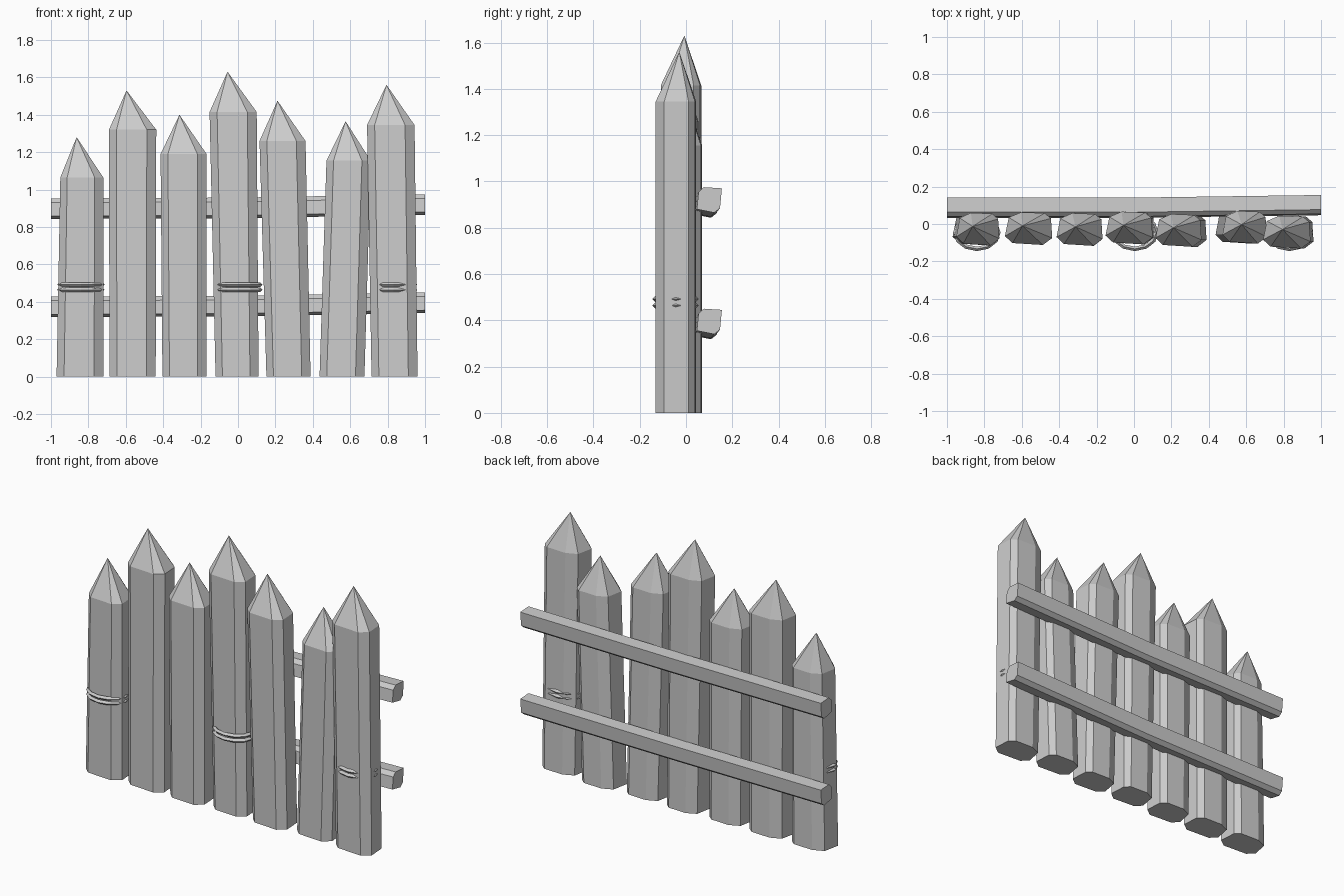
import bpy, bmesh, math

if "Cube" in bpy.data.objects:
    bpy.data.objects.remove(bpy.data.objects["Cube"])

grey = bpy.data.materials.new("weathered_grey")
grey.diffuse_color = (0.6, 0.6, 0.6, 1)
grey.use_nodes = True
grey.node_tree.nodes["Principled BSDF"].inputs["Base Color"].default_value = grey.diffuse_color


def bridge(bm, a, b):
    n = len(a)
    for i in range(n):
        bm.faces.new((a[i], a[(i + 1) % n], b[(i + 1) % n], b[i]))


def finish(bm, name):
    bmesh.ops.recalc_face_normals(bm, faces=bm.faces)
    me = bpy.data.meshes.new(name)
    bm.to_mesh(me)
    bm.free()
    me.materials.append(grey)
    ob = bpy.data.objects.new(name, me)
    bpy.context.collection.objects.link(ob)


# Irregular eight-sided post section, x across 0.25, y across 0.175
SECTION = [(-.085, -.077), (.075, -.087), (.125, -.05), (.118, .055),
           (.085, .083), (-.04, .088), (-.105, .06), (-.125, -.04)]


def post(name, b0, b1, t0, t1, zs, ax, az, cy):
    bm = bmesh.new()
    rings = []
    for x0, x1, z in ((b0, b1, 0), (t0, t1, zs)):
        cx, s = (x0 + x1) / 2, (x1 - x0) / .25
        rings.append([bm.verts.new((cx + x * s, cy + y, z)) for x, y in SECTION])
    bridge(bm, *rings)
    bm.faces.new(rings[0])
    apex = bm.verts.new((ax, cy + .015, az))
    for i in range(8):
        bm.faces.new((rings[1][i], rings[1][(i + 1) % 8], apex))
    finish(bm, name)


# Posts: bottom left/right, shoulder left/right, shoulder z, tip x, tip z, centre y
POSTS = [(-.97, -.72, -.95, -.72, 1.065, -.863, 1.28, -.028),
         (-.687, -.44, -.69, -.437, 1.32, -.596, 1.53, -.025),
         (-.404, -.168, -.414, -.168, 1.19, -.313, 1.40, -.03),
         (-.12, .11, -.152, .10, 1.415, -.056, 1.63, -.022),
         (.152, .388, .115, .361, 1.26, .211, 1.475, -.035),
         (.436, .676, .473, .71, 1.155, .575, 1.365, -.018),
         (.714, .96, .69, .944, 1.345, .794, 1.56, -.044)]
for i, p in enumerate(POSTS):
    post(f"post_{i + 1}", *p)

# Rails behind the posts, slightly bent in the middle
RAIL = [(-.048, .033), (-.025, .055), (.053, .05),
        (.045, -.035), (.02, -.055), (-.055, -.04)]
for name, z in (("lower_rail", .395), ("upper_rail", .92)):
    bm = bmesh.new()
    rings = [[bm.verts.new((x, .102 + dy + y, z + dz + h)) for y, h in RAIL]
             for x, dy, dz in ((-1, -.014, -.022), (0, -.014, -.018), (1, 0, 0))]
    bridge(bm, rings[0], rings[1])
    bridge(bm, rings[1], rings[2])
    bm.faces.new(rings[0])
    bm.faces.new(rings[2])
    finish(bm, name)


# Paired binding rings that poke out of three posts
def binding(name, cx, z):
    bm = bmesh.new()
    n = 12
    rings = []
    for i in range(n):
        a = 2 * math.pi * i / n
        rings.append([bm.verts.new((cx + (.115 + r) * math.cos(a),
                                    -.045 + (.088 + r) * math.sin(a), z + h))
                      for r, h in ((.012, 0), (0, .012), (-.012, 0), (0, -.012))])
    for i in range(n):
        bridge(bm, rings[i], rings[(i + 1) % n])
    finish(bm, name)


for i, cx in enumerate((-.84, .004, .831)):
    binding(f"binding_{i + 1}_lower", cx, .464)
    binding(f"binding_{i + 1}_upper", cx, .492)
